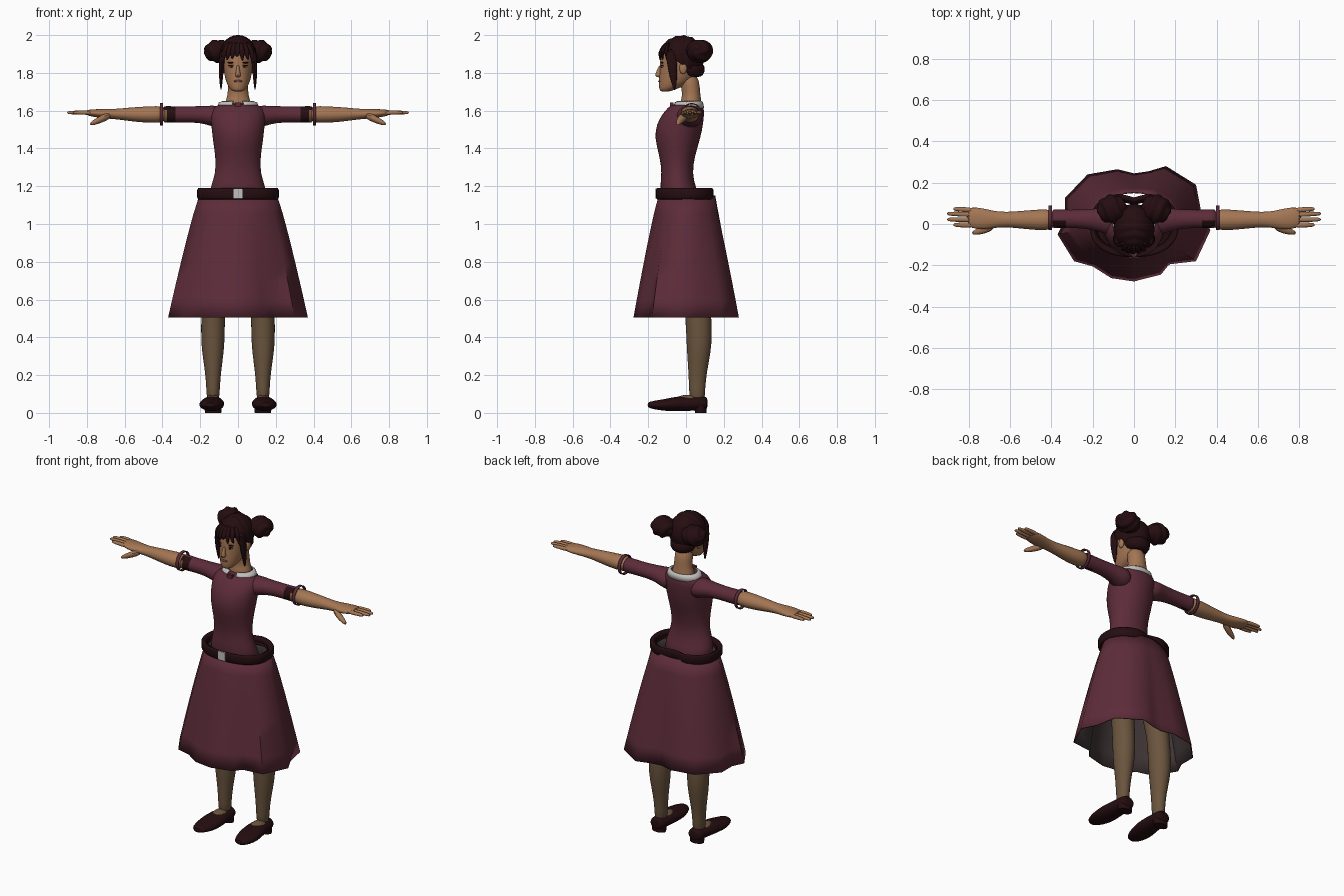
import bpy, bmesh, math
from mathutils import Matrix, Vector

cube = bpy.data.objects.get("Cube")
if cube:
    bpy.data.objects.remove(cube, do_unlink=True)


def material(name, *rgb):
    m = bpy.data.materials.new(name)
    m.use_nodes = True
    m.diffuse_color = (*rgb, 1)
    m.node_tree.nodes["Principled BSDF"].inputs["Base Color"].default_value = (*rgb, 1)
    return m


CLOTH = material("wine cloth", .108, .025, .041)
DARK = material("dark burgundy", .018, .004, .005)
SKIN = material("skin", .37, .18, .088)
STOCKING = material("stocking", .145, .09, .048)
WHITE = material("white", .54, .53, .51)
LINING = material("lining", .05, .035, .036)
GOLD = material("tan trim", .2, .1, .04)
LIP = material("lips", .25, .1, .06)


def finish(name, bm, mats, subdiv=0, thick=0):
    """Turn a bmesh into a smooth-shaded object."""
    me = bpy.data.meshes.new(name)
    bm.to_mesh(me)
    bm.free()
    for m in mats:
        me.materials.append(m)
    me.shade_smooth()
    me.set_sharp_from_angle(angle=math.radians(50))
    ob = bpy.data.objects.new(name, me)
    bpy.context.collection.objects.link(ob)
    if thick:
        mod = ob.modifiers.new("thickness", "SOLIDIFY")
        mod.thickness = thick
        mod.material_offset = len(mats) - 1
    if subdiv:
        mod = ob.modifiers.new("smooth", "SUBSURF")
        mod.levels = mod.render_levels = subdiv
    return ob


def shell(name, rings, mats, caps=True, subdiv=0, thick=0, drop=None, rule=None):
    """Skin a rising stack of counter-clockwise rings; drop removes faces, rule colours them."""
    bm = bmesh.new()
    rows = [[bm.verts.new(p) for p in ring] for ring in rings]
    n = len(rows[0])
    for a, b in zip(rows, rows[1:]):
        for i in range(n):
            bm.faces.new((a[i], a[(i + 1) % n], b[(i + 1) % n], b[i]))
    if caps:
        bm.faces.new(rows[0])
        bm.faces.new(rows[-1])
        bmesh.ops.recalc_face_normals(bm, faces=bm.faces)
    if drop:
        gone = [f for f in bm.faces if drop(f.calc_center_median())]
        bmesh.ops.delete(bm, geom=gone, context="FACES")
    if rule:
        for f in bm.faces:
            f.material_index = rule(f.calc_center_median())
    return finish(name, bm, mats, subdiv, thick)


def loft(name, axis, sections, *mats, n=16, subdiv=1, **kw):
    """Elliptical sections (position, centre a, centre b, radius a, radius b)."""
    i, j = [k for k in range(3) if k != axis]
    rings = []
    for t, a, b, ra, rb in sections:
        ring = []
        for k in range(n):
            w = math.tau * (k + .5) / n
            p = [0, 0, 0]
            p[axis], p[i], p[j] = t, a + ra * math.cos(w), b + rb * math.sin(w)
            ring.append(p)
        rings.append(ring)
    return shell(name, rings, mats, subdiv=subdiv, **kw)


def ball(name, centre, size, mat, seg=16, ripple=None, cut=None):
    bm = bmesh.new()
    bmesh.ops.create_uvsphere(bm, u_segments=seg, v_segments=seg * 3 // 4, radius=1)
    for v in bm.verts:
        if ripple:
            v.co *= 1 + ripple(v.co)
        v.co = Vector(centre) + v.co * Vector(size)
    if cut:
        bmesh.ops.bisect_plane(bm, geom=bm.verts[:] + bm.edges[:] + bm.faces[:],
                               plane_co=cut[0], plane_no=cut[1], clear_inner=True)
    return finish(name, bm, [mat])


def box(name, centre, size, mat):
    bm = bmesh.new()
    bmesh.ops.create_cube(bm, size=1, matrix=Matrix.Translation(centre) @ Matrix.Diagonal((*size, 1)))
    return finish(name, bm, [mat])


def mirror(ob):
    """Name the part left and add its right-hand twin."""
    twin = ob.copy()
    twin.data = ob.data.copy()
    twin.data.transform(Matrix.Scale(-1, 4, (1, 0, 0)))
    twin.data.flip_normals()
    twin.name, ob.name = "right_" + ob.name, "left_" + ob.name
    bpy.context.collection.objects.link(twin)


# Bodice, neck and collar
loft("bodice", 2, [(1.08, 0, -.01, .165, .11), (1.19, 0, -.045, .15, .097), (1.27, 0, -.047, .118, .08),
                   (1.36, 0, -.047, .12, .094), (1.46, 0, -.045, .137, .124), (1.53, 0, -.032, .142, .124),
                   (1.58, 0, -.015, .15, .112), (1.62, 0, 0, .135, .095), (1.64, 0, .012, .085, .07)],
     CLOTH, n=24)
loft("neck", 2, [(1.6, 0, .025, .08, .064), (1.655, 0, .027, .066, .055), (1.68, 0, .028, .057, .049),
                 (1.72, 0, .025, .054, .05), (1.8, 0, .01, .055, .055)], SKIN)
loft("collar", 2, [(1.615, 0, .012, .113, .084), (1.643, 0, .014, .102, .077), (1.652, 0, .018, .08, .065)],
     WHITE, n=32, subdiv=0, caps=False, thick=.005,
     drop=lambda c: abs(c.x) < .024 and c.y < 0)
box("collar_button", (0, -.075, 1.628), (.034, .02, .03), CLOTH)

# Skirt: an uneven folded hem blended up to an oval waist
hem = [(.37, -.03), (.325, .06), (.3, .19), (.155, .28), (.07, .255), (0, .245), (-.08, .265), (-.225, .24),
       (-.335, .125), (-.335, .02), (-.37, -.05), (-.29, -.18), (-.2, -.205), (-.11, -.262), (0, -.278),
       (.13, -.245), (.17, -.195), (.3, -.18)]
skirt_rings = []
for step in range(8):
    f = 1 - step / 7
    ring = []
    for x, y in hem:
        w = math.atan2(y / .28, x / .37)
        waist = Vector((.208 * math.cos(w), .005 + .15 * math.sin(w)))
        p = waist.lerp(Vector((x, y)), f ** .88)
        ring.append((p.x, p.y, 1.15 - .645 * f))
    skirt_rings.append(ring)
shell("skirt", skirt_rings, [CLOTH, LINING], caps=False, thick=.006)

# Belt with a dent at the back, and its buckle
belt_rings = []
for z, grow in ((1.13, 0), (1.14, .006), (1.18, .006), (1.19, 0)):
    ring = []
    for k in range(48):
        c, s = math.cos(math.tau * k / 48), math.sin(math.tau * k / 48)
        x = (.21 + grow) * math.copysign(abs(c) ** .85, c)
        y = (.151 + grow) * math.copysign(abs(s) ** .85, s)
        if s > 0:
            y -= .025 * math.exp(-(x / .05) ** 2)
        ring.append((x, y - .003, z))
    belt_rings.append(ring)
shell("belt", belt_rings, [DARK], caps=False, thick=.035)
box("buckle", (0, -.158, 1.161), (.048, .009, .054), WHITE)

# Sleeves, cuffs, arms and hands


def sleeve_colour(c):
    if c.x < .335 or c.y > .025:
        return 0
    return 2 if c.x > .375 and c.z < 1.6 else 1


mirror(loft("sleeve", 0, [(.07, .012, 1.56, .085, .07), (.14, .018, 1.573, .066, .055),
                          (.2, .022, 1.58, .05, .045), (.28, .025, 1.58, .045, .043),
                          (.33, .025, 1.58, .045, .044), (.38, .025, 1.58, .046, .045),
                          (.4, .025, 1.58, .048, .046)], CLOTH, DARK, GOLD, rule=sleeve_colour))
mirror(loft("bracelet", 0, [(.396, .03, 1.58, .059, .06), (.414, .03, 1.58, .059, .06)],
            CLOTH, n=24, subdiv=0, caps=False, thick=.006))
mirror(loft("forearm", 0, [(.38, .022, 1.58, .046, .042), (.43, .02, 1.58, .053, .046),
                           (.5, .02, 1.579, .048, .043), (.58, .021, 1.581, .04, .036),
                           (.65, .022, 1.582, .036, .027), (.71, .022, 1.584, .05, .026),
                           (.76, .028, 1.587, .054, .021), (.81, .033, 1.59, .049, .014)], SKIN))
for finger, y0, y1, tip in (("index_finger", -.006, -.004, .875), ("middle_finger", .02, .022, .905),
                            ("ring_finger", .045, .05, .905), ("little_finger", .067, .073, .875)):
    mirror(loft(finger, 0, [(.77, y0, 1.588, .014, .013), (.83, (y0 + y1) / 2, 1.59, .013, .012),
                            (tip - .012, y1, 1.59, .011, .01), (tip, y1, 1.589, .006, .006)], SKIN, n=8))
mirror(loft("thumb", 0, [(.67, 0, 1.578, .025, .022), (.715, -.022, 1.56, .026, .023),
                         (.755, -.036, 1.541, .018, .018), (.785, -.044, 1.529, .009, .01)], SKIN, n=8))

# Legs, feet and shoes
mirror(loft("leg", 2, [(.05, .132, .06, .034, .042), (.13, .132, .058, .036, .043), (.22, .132, .062, .043, .05),
                       (.32, .133, .068, .059, .064), (.4, .133, .07, .064, .069), (.5, .132, .066, .064, .071),
                       (.62, .13, .055, .064, .069), (.8, .115, .035, .08, .085), (1.08, .095, .01, .085, .09)],
            STOCKING))
mirror(ball("foot", (.134, .01, .062), (.042, .07, .034), STOCKING))
mirror(loft("shoe", 1, [(-.205, .146, .042, .024, .014), (-.175, .146, .042, .047, .022), (-.12, .142, .041, .065, .031),
                        (-.06, .138, .047, .068, .039), (0, .134, .05, .06, .041),
                        (.06, .132, .05, .052, .038), (.1, .132, .051, .048, .038), (.115, .132, .051, .035, .03)],
            DARK))
mirror(loft("heel", 2, [(0, .132, .078, .044, .03), (.04, .132, .075, .047, .036)], DARK, subdiv=0))

# Head and face
loft("head", 2, [(1.7, 0, -.112, .026, .024), (1.715, 0, -.095, .043, .047), (1.74, 0, -.065, .059, .08),
                 (1.78, 0, -.045, .071, .098), (1.83, 0, -.03, .079, .108), (1.88, 0, -.03, .083, .108),
                 (1.93, 0, -.03, .078, .1), (1.97, 0, -.03, .05, .07)], SKIN, n=24)
loft("nose", 2, [(1.776, 0, -.142, .012, .012), (1.787, 0, -.146, .017, .021),
                 (1.81, 0, -.141, .01, .016), (1.845, 0, -.132, .008, .009)], SKIN, n=10)
mirror(ball("ear", (.082, -.015, 1.825), (.012, .02, .032), SKIN))
mirror(ball("eye_white", (.034, -.124, 1.834), (.013, .007, .005), WHITE))
mirror(ball("iris", (.034, -.128, 1.834), (.007, .006, .006), DARK))
mirror(ball("eyelid", (.035, -.126, 1.84), (.018, .007, .003), DARK))
mirror(ball("eyebrow", (.036, -.126, 1.854), (.022, .007, .004), DARK))
ball("lips", (0, -.14, 1.756), (.024, .007, .006), LIP)

# Hair cap, buns, fringe and side locks
ball("hair_cap", (0, -.02, 1.885), (.099, .12, .113), DARK, seg=48,
     ripple=lambda p: .022 * math.sin(18 * p.y + 3 * abs(p.x)),
     cut=((0, -.12, 1.905), (0, .11, .18)))
loft("nape_hair", 2, [(1.775, 0, .035, .052, .048), (1.8, 0, .028, .078, .074), (1.87, 0, .01, .09, .094)],
     DARK)
mirror(ball("bun", (.106, .072, 1.915), (.072, .069, .06), DARK, seg=40,
            ripple=lambda p: .06 * math.sin(3 * math.atan2(p.z, p.y) + 9 * p.x)))
for k, (x, low) in enumerate(((-.075, 1.845), (-.052, 1.865), (-.028, 1.872), (-.004, 1.885),
                              (.022, 1.862), (.048, 1.868), (.074, 1.845))):
    def front(px):
        return -.02 - .12 * math.sqrt(1 - (px / .105) ** 2)
    loft("fringe_lock_%d" % (k + 1), 2,
         [(1.965, x * .6, front(x * .6) + .038, .014, .01), (1.925, x * .9, front(x * .9) + .008, .017, .011),
          (1.895, x, front(x), .014, .009), (low, x * 1.12, front(x * 1.12), .003, .003)], DARK, n=8)
mirror(loft("side_lock", 2, [(1.93, .08, -.08, .016, .03), (1.85, .088, -.075, .016, .028),
                             (1.78, .09, -.066, .012, .022), (1.705, .09, -.06, .003, .005)], DARK, n=10))
